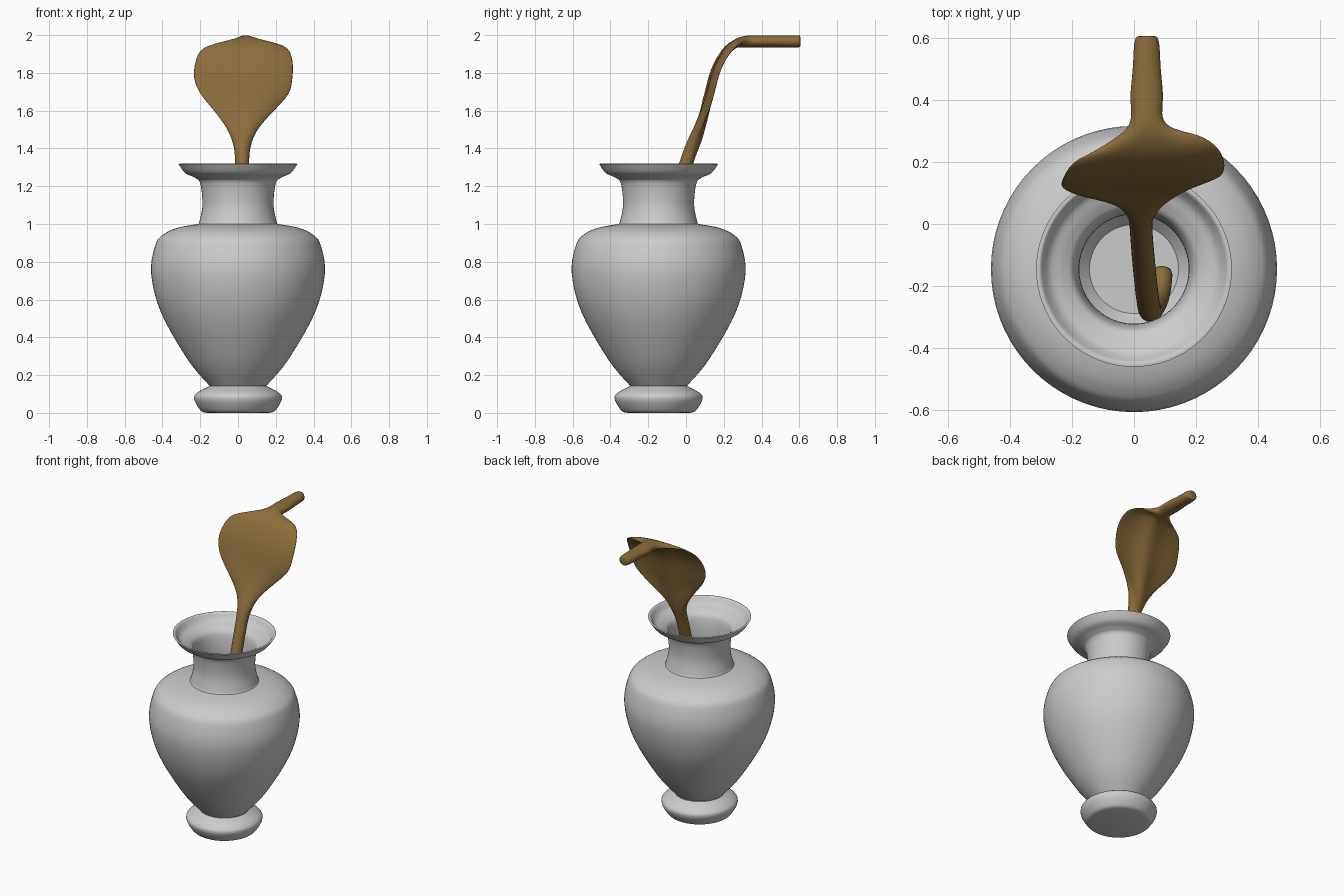
import bpy, bmesh, math
from mathutils import Vector

if "Cube" in bpy.data.objects:
    bpy.data.objects.remove(bpy.data.objects["Cube"])


def finish(bm, name, rgb, angle):
    bmesh.ops.recalc_face_normals(bm, faces=bm.faces)
    me = bpy.data.meshes.new(name)
    bm.to_mesh(me)
    bm.free()
    ob = bpy.data.objects.new(name, me)
    bpy.context.collection.objects.link(ob)
    mat = bpy.data.materials.new(name + " colour")
    mat.diffuse_color = (*rgb, 1)
    mat.use_nodes = True
    mat.node_tree.nodes["Principled BSDF"].inputs["Base Color"].default_value = mat.diffuse_color
    me.materials.append(mat)
    bpy.ops.object.select_all(action='DESELECT')
    ob.select_set(True)
    bpy.context.view_layer.objects.active = ob
    bpy.ops.object.shade_smooth_by_angle(angle=math.radians(angle))
    return ob


def smooth(pts, n):
    """Catmull-Rom curve through tuples of any length."""
    p = [pts[0]] + list(pts) + [pts[-1]]
    out = []
    for i in range(1, len(p) - 2):
        for k in range(n):
            t = k / n
            out.append(tuple(
                0.5 * (2 * b + (c - a) * t + (2 * a - 5 * b + 4 * c - d) * t * t
                       + (3 * b - a - 3 * c + d) * t ** 3)
                for a, b, c, d in zip(p[i - 1], p[i], p[i + 1], p[i + 2])))
    return out + [tuple(pts[-1])]


def inset(run, d):
    """Inner wall: the outer curve moved inwards along its normal."""
    out = []
    for i, (r, z) in enumerate(run):
        a, b = run[max(i - 1, 0)], run[min(i + 1, len(run) - 1)]
        t = Vector((b[0] - a[0], b[1] - a[1])).normalized()
        out.append((r - d * t.y, min(z + d * t.x, 1.32)))
    return out


def loft(rings):
    bm = bmesh.new()
    rings = [[bm.verts.new(p) for p in ring] for ring in rings]
    n = len(rings[0])
    for a, b in zip(rings, rings[1:]):
        for i in range(n):
            bm.faces.new((a[i], a[(i + 1) % n], b[(i + 1) % n], b[i]))
    bm.faces.new(rings[0])
    bm.faces.new(rings[-1])
    return bm


def circle(n):
    return [(math.cos(2 * math.pi * i / n), math.sin(2 * math.pi * i / n)) for i in range(n)]


# Vase: smooth runs (radius, height) between the sharp corners
foot = smooth([(0.165, 0), (0.2, 0.015), (0.232, 0.09), (0.152, 0.142)], 6)
body = smooth([(0.152, 0.145), (0.265, 0.28), (0.407, 0.53), (0.46, 0.74),
               (0.437, 0.89), (0.395, 0.945), (0.32, 0.98), (0.21, 1.0)], 5)
neck = smooth([(0.207, 1.004), (0.188, 1.1), (0.2, 1.215), (0.23, 1.246),
               (0.28, 1.27), (0.315, 1.318)], 5)
profile = foot + body + neck + inset(neck, 0.012)[::-1] + inset(body, 0.012)[::-1]
vase = loft([[(r * c, r * s - 0.145, z) for c, s in circle(72)] for r, z in profile])
finish(vase, "vase", (0.6, 0.6, 0.6), 40)

# Stem, leaf blade and drooping tip as one loft: x, y, z, left width, right width
stem = [(0.09, -0.14, 0.2), (0.08, -0.23, 0.26), (0.06, -0.272, 0.36),
        (0.047, -0.27, 0.48), (0.028, -0.09, 1.04), (0.022, 0, 1.32)]
blade = [(0.033, 1.41, .045, .045), (0.07, 1.5, .08, .078), (0.105, 1.6, .155, .165),
         (0.13, 1.69, .232, .245), (0.15, 1.77, .266, .26), (0.175, 1.84, .264, .262),
         (0.21, 1.9, .247, .248), (0.24, 1.935, .215, .22), (0.268, 1.953, .15, .17),
         (0.3, 1.962, .075, .09)]
tip = [(0.34, .05), (0.41, .054), (0.5, .045), (0.585, .041), (0.606, .03)]
stations = [(*p, .037, .037) for p in stem]
stations += [(0.022 + 0.07 * max(y - 0.033, 0), y, z, a, b) for y, z, a, b in blade]
stations += [(0.041, y, 1.967, w, w) for y, w in tip]

rows = smooth(stations, 2)
rings = []
for k, (x, y, z, wl, wr) in enumerate(rows):
    a, b = rows[max(k - 1, 0)], rows[min(k + 1, len(rows) - 1)]
    tangent = Vector((0, b[1] - a[1], b[2] - a[2])).normalized()
    normal = tangent.cross(Vector((1, 0, 0)))
    ring = []
    for u, s in circle(24):
        w, lean = (wr, 0.02) if u > 0 else (wl, -0.03)
        # round where narrow, thin hollowed blade with a midrib where wide
        wide = min(max((w - 0.055) / 0.12, 0), 1)
        rib = min(w, 0.036 if z < 1.5 else 0.032) - 0.008 * wide
        thin = 0.011 + (rib - 0.011) * math.exp(-(w * u / 0.045) ** 2)
        thick = rib * (1 - wide) + thin * wide
        p = Vector((x + w * u, y + lean * wide * u * u, z))
        ring.append(p + normal * (thick * s - 0.012 * wide * math.sin(math.pi * abs(u))))
    rings.append(ring)
leaf = finish(loft(rings), "leaf_and_stem", (0.26, 0.155, 0.045), 180)
sub = leaf.modifiers.new("soften", 'SUBSURF')
sub.levels = sub.render_levels = 1
